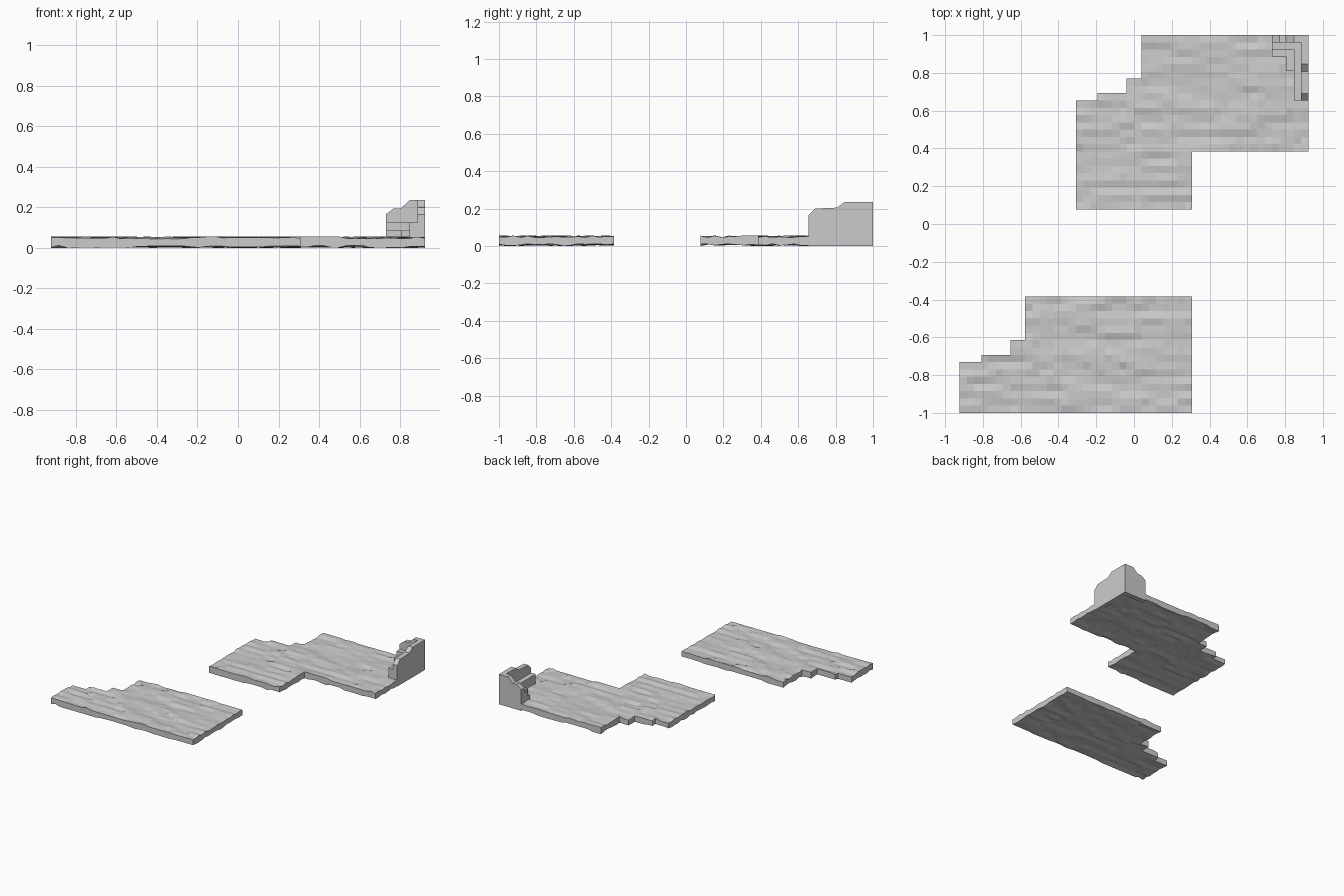
import bpy, bmesh, random

if "Cube" in bpy.data.objects:
    bpy.data.objects.remove(bpy.data.objects["Cube"])

random.seed(7)
U = 1 / 26          # paving grid cell size


def finish(name, bm):
    bmesh.ops.recalc_face_normals(bm, faces=bm.faces)
    me = bpy.data.meshes.new(name)
    bm.to_mesh(me)
    bm.free()
    ob = bpy.data.objects.new(name, me)
    bpy.context.collection.objects.link(ob)
    return ob


def streaks(base, amp):
    """Height lookup: rough strips that run along x, each row different."""
    table = {}
    for j in range(-26, 27):
        val = random.uniform(-amp, amp)
        for i in range(-24, 25):
            if random.random() < 0.3:
                val = random.uniform(-amp, amp)
            table[i, j] = base + val + random.uniform(-amp, amp) * 0.15
    return table


top_z = streaks(0.050, 0.006)
low_z = streaks(0.006, 0.006)


def slab(name, rects):
    """Rough slab filling the union of grid rectangles (x0, y0, x1, y1)."""
    cells = {(i, j) for x0, y0, x1, y1 in rects
             for i in range(x0, x1) for j in range(y0, y1)}
    bm = bmesh.new()
    verts = {}

    def v(i, j, up):
        if (i, j, up) not in verts:
            z = top_z[i, j] if up else max(0, low_z[i, j])
            verts[i, j, up] = bm.verts.new((i * U, j * U, z))
        return verts[i, j, up]

    for i, j in sorted(cells):
        ring = [(i, j), (i + 1, j), (i + 1, j + 1), (i, j + 1)]
        bm.faces.new([v(*p, 1) for p in ring])
        bm.faces.new([v(*p, 0) for p in reversed(ring)])
        # side walls only where there is no neighbouring cell
        for k, (di, dj) in enumerate([(0, -1), (1, 0), (0, 1), (-1, 0)]):
            if (i + di, j + dj) not in cells:
                a, b = ring[k], ring[(k + 1) % 4]
                bm.faces.new([v(*a, 0), v(*b, 0), v(*b, 1), v(*a, 1)])
    return finish(name, bm)


# Broken paving slabs with stepped corners
slab("front_floor", [(-15, -26, 8, -10), (-17, -26, -15, -16),
                     (-21, -26, -17, -18), (-24, -26, -21, -19)])
slab("back_floor", [(-8, 2, 8, 17), (-5, 17, 8, 18), (-1, 18, 8, 20),
                    (1, 20, 8, 26), (8, 10, 24, 26)])


def wall(name, profile, lo, hi, axis):
    """Extrude a (length, z) profile across the wall thickness lo..hi."""
    bm = bmesh.new()
    put = (lambda s, z, t: (t, s, z)) if axis == "y" else (lambda s, z, t: (s, t, z))
    a = [bm.verts.new(put(s, z, lo)) for s, z in profile]
    b = [bm.verts.new(put(s, z, hi)) for s, z in profile]
    bm.faces.new(a)
    bm.faces.new(b[::-1])
    n = len(a)
    for k in range(n):
        bm.faces.new([a[k], a[(k + 1) % n], b[(k + 1) % n], b[k]])
    return finish(name, bm)


def block(s0, s1, z):
    return [(s0, 0.02), (s1, 0.02), (s1, z), (s0, z)]


# Ruined corner: crumbling outer walls
wall("right_wall", [(0.655, 0), (1, 0), (1, 0.235), (0.846, 0.235),
                    (0.808, 0.205), (0.692, 0.2), (0.655, 0.165)], 0.885, 24 * U, "y")
wall("back_wall", [(0.73, 0), (0.885, 0), (0.885, 0.235), (0.846, 0.235),
                   (0.805, 0.195), (0.769, 0.195), (0.73, 0.165)], 0.962, 1, "x")

# Stepped footings on the inside of the corner
wall("right_upper_step", block(0.655, 0.962, 0.125), 0.846, 0.885, "y")
wall("back_upper_step", block(0.73, 0.846, 0.125), 0.925, 0.962, "x")
wall("right_lower_step", block(0.81, 0.925, 0.085), 0.805, 0.846, "y")
wall("back_lower_step", block(0.73, 0.805, 0.085), 0.888, 0.925, "x")
